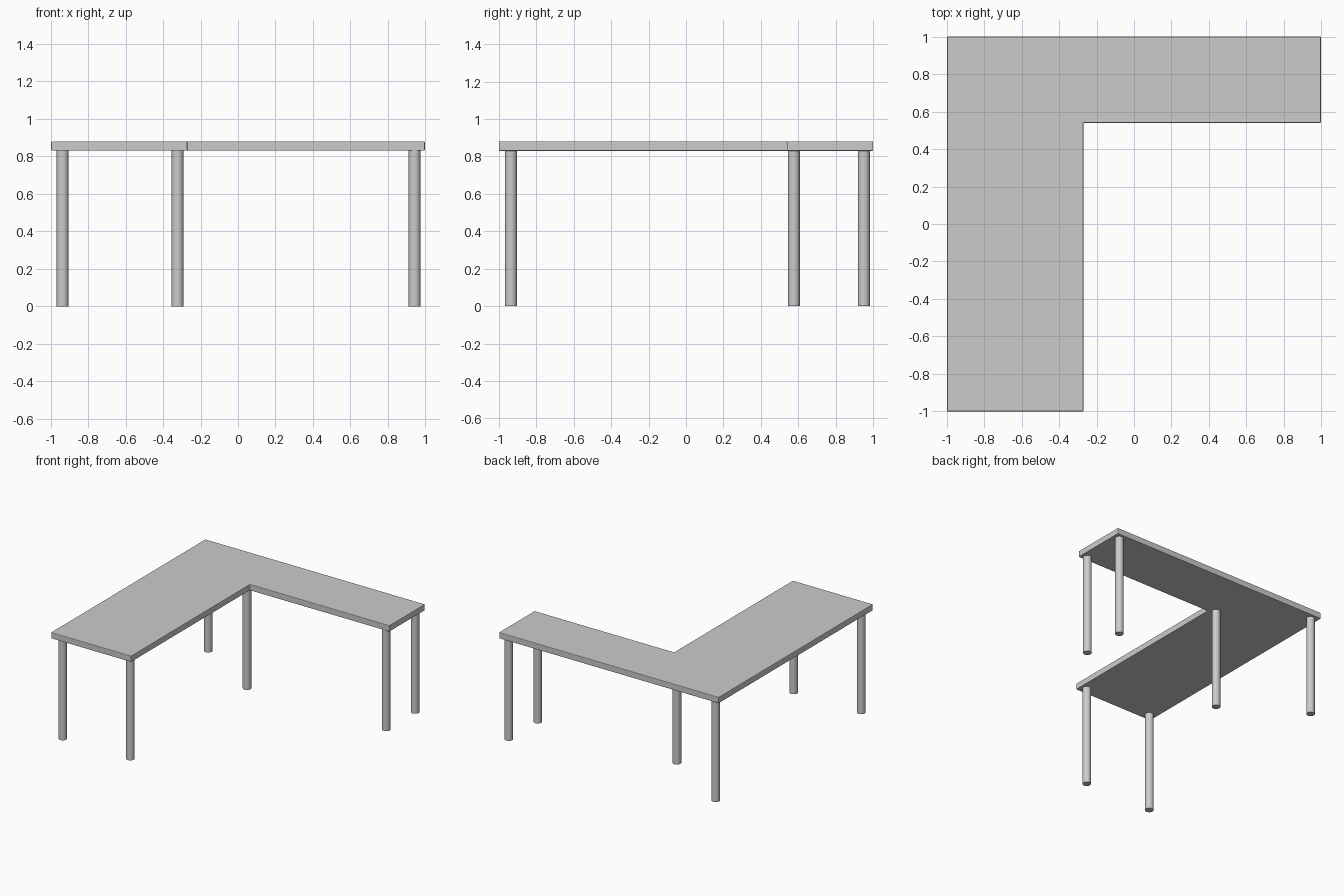
import bpy, bmesh

if "Cube" in bpy.data.objects:
    bpy.data.objects.remove(bpy.data.objects["Cube"])

TOP_Z, UNDER_Z = 0.88, 0.83
LEG_R = 0.032

# L-shaped table top: extruded outline with finely eased edges
outline = [(-0.997, -1), (-0.27, -1), (-0.27, 0.54),
           (0.997, 0.54), (0.997, 1), (-0.997, 1)]
bm = bmesh.new()
face = bm.faces.new([bm.verts.new((x, y, UNDER_Z)) for x, y in outline])
ext = bmesh.ops.extrude_face_region(bm, geom=[face])
bmesh.ops.translate(bm, vec=(0, 0, TOP_Z - UNDER_Z),
                    verts=[g for g in ext["geom"] if isinstance(g, bmesh.types.BMVert)])
bmesh.ops.recalc_face_normals(bm, faces=bm.faces)
mesh = bpy.data.meshes.new("table_top")
bm.to_mesh(mesh)
bm.free()
top = bpy.data.objects.new("table_top", mesh)
bpy.context.collection.objects.link(top)
bevel = top.modifiers.new("eased_edges", "BEVEL")
bevel.width = 0.004
bevel.segments = 2


# Round legs, one at each corner of the L
def add_leg(name, x, y):
    bpy.ops.mesh.primitive_cylinder_add(vertices=32, radius=LEG_R, depth=UNDER_Z,
                                        location=(x, y, UNDER_Z / 2))
    bpy.context.object.name = name
    bpy.ops.object.shade_smooth_by_angle()


legs = {
    "front_left_leg": (-0.936, -0.936),
    "front_inner_leg": (-0.322, -0.936),
    "inside_corner_leg": (-0.322, 0.577),
    "right_front_leg": (0.942, 0.577),
    "right_back_leg": (0.942, 0.951),
    "back_left_leg": (-0.936, 0.951),
}
for name, (x, y) in legs.items():
    add_leg(name, x, y)
